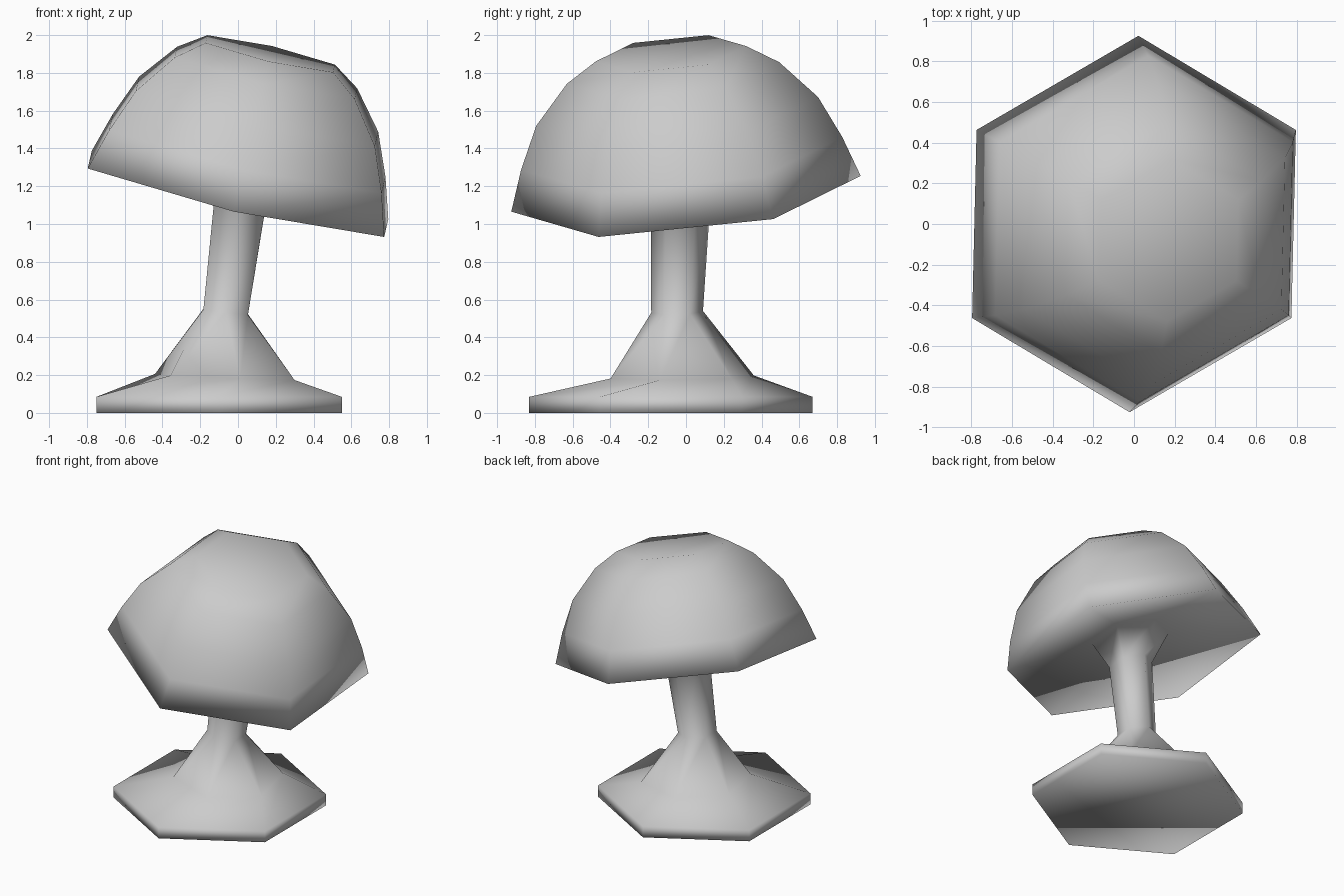
import bpy
import bmesh
from math import cos, sin, radians
from mathutils import Euler, Vector

if "Cube" in bpy.data.objects:
    bpy.data.objects.remove(bpy.data.objects["Cube"])

SIDES = 6
CAP_CENTRE = Vector((0, 0, 1.16))
CAP_TILT = Euler((radians(6), radians(13), 0)).to_matrix()


def ring(bm, centre, radius, tilt=(0, 0), twist=0):
    """Six-sided ring, tilted about x and y (degrees)."""
    rot = Euler((radians(tilt[0]), radians(tilt[1]), 0)).to_matrix()
    verts = []
    for k in range(SIDES):
        a = radians(30 + twist + 360 * k / SIDES)
        p = rot @ Vector((radius * cos(a), radius * sin(a), 0))
        verts.append(bm.verts.new(p + Vector(centre)))
    return verts


def cap_ring(bm, radius, height):
    """Ring on the leaning axis of the cap."""
    return ring(bm, CAP_CENTRE + CAP_TILT @ Vector((0, 0, height)), radius, (6, 13))


bm = bmesh.new()

# Base foot and slightly twisted, leaning stem
rings = [
    ring(bm, (-0.10, -0.08, 0), 0.75),
    ring(bm, (-0.10, -0.08, 0.085), 0.75),
    ring(bm, (-0.07, -0.02, 0.19), 0.388, (0.7, 2.3), 12.3),
    ring(bm, (-0.065, -0.047, 0.535), 0.137, (2, 7)),
    ring(bm, (0.005, -0.03, 1.07), 0.157, (5, 12)),
]

# Cap: hollow underside, rim, then the dome
for radius, height in [(0.28, 0.11), (0.93, 0), (0.855, 0.22),
                       (0.75, 0.45), (0.565, 0.66), (0.40, 0.765)]:
    rings.append(cap_ring(bm, radius, height))

# Skin the rings and close both ends
for lower, upper in zip(rings, rings[1:]):
    for k in range(SIDES):
        n = (k + 1) % SIDES
        bm.faces.new((lower[k], lower[n], upper[n], upper[k]))
bm.faces.new(rings[0][::-1])
bm.faces.new(rings[-1])
bmesh.ops.recalc_face_normals(bm, faces=bm.faces)
for f in bm.faces:
    f.smooth = True

mesh = bpy.data.meshes.new("mushroom")
bm.to_mesh(mesh)
bm.free()
obj = bpy.data.objects.new("mushroom", mesh)
bpy.context.collection.objects.link(obj)
